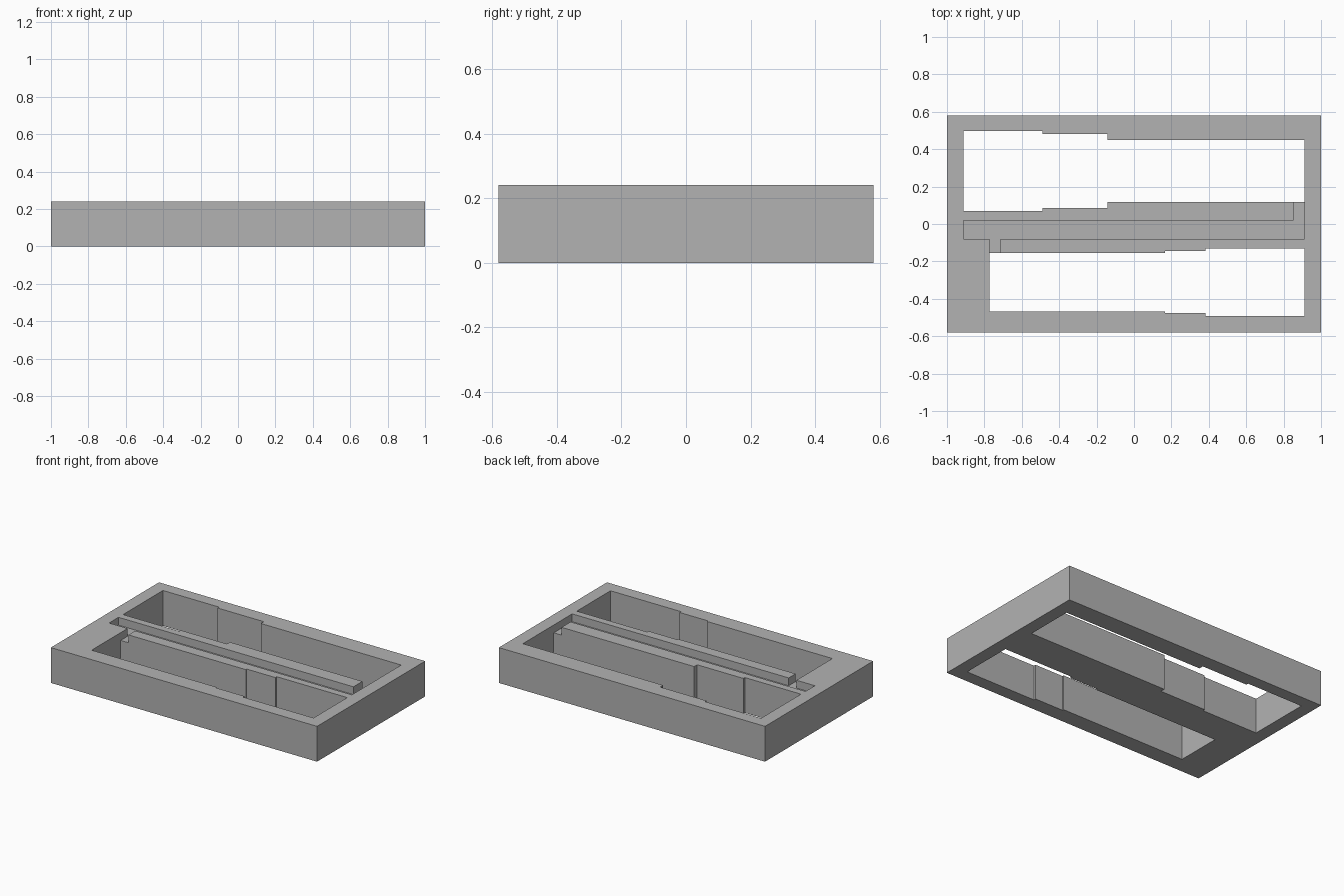
import bpy
import bmesh

HEIGHT = 0.24
GROOVE_DEPTH = 0.053

default = bpy.data.objects.get("Cube")
if default:
    bpy.data.objects.remove(default, do_unlink=True)

grey = bpy.data.materials.new("plain grey")
grey.use_nodes = True
grey.diffuse_color = (0.45, 0.45, 0.45, 1)
grey.node_tree.nodes["Principled BSDF"].inputs["Base Color"].default_value = grey.diffuse_color


def prism(name, outline, bottom, top):
    """Extrude a flat outline from one height to another."""
    bm = bmesh.new()
    base = bm.faces.new([bm.verts.new((x, y, bottom)) for x, y in outline])
    side = bmesh.ops.extrude_face_region(bm, geom=[base])["geom"]
    moved = [v for v in side if isinstance(v, bmesh.types.BMVert)]
    bmesh.ops.translate(bm, verts=moved, vec=(0, 0, top - bottom))
    bmesh.ops.recalc_face_normals(bm, faces=bm.faces)
    mesh = bpy.data.meshes.new(name)
    bm.to_mesh(mesh)
    bm.free()
    mesh.materials.append(grey)
    obj = bpy.data.objects.new(name, mesh)
    bpy.context.collection.objects.link(obj)
    return obj


def stepped_outline(centre, steps):
    """Mirror (start x, end x, half width) steps about a centre line."""
    half = [(x, w) for start, end, w in steps for x in (start, end)]
    return ([(x, centre - w) for x, w in half]
            + [(x, centre + w) for x, w in reversed(half)])


# Solid block
block = prism("tray_block", [(-1, -0.58), (1, -0.58), (1, 0.58), (-1, 0.58)], 0, HEIGHT)

# Stepped pockets that pass right through
back = stepped_outline(0.283, [(-0.912, -0.49, 0.214), (-0.49, -0.143, 0.198), (-0.143, 0.912, 0.166)])
front = stepped_outline(-0.311, [(-0.773, 0.167, 0.156), (0.167, 0.382, 0.166), (0.382, 0.912, 0.181)])

# Shallow central groove with a side outlet into each pocket
groove = [(-0.912, -0.081), (-0.773, -0.081), (-0.773, -0.2), (-0.715, -0.2), (-0.715, -0.081),
          (0.912, -0.081), (0.912, 0.16), (0.853, 0.16), (0.853, 0.02), (-0.912, 0.02)]

cuts = [("back_pocket_cutter", back, -0.1),
        ("front_pocket_cutter", front, -0.1),
        ("groove_cutter", groove, HEIGHT - GROOVE_DEPTH)]
for name, outline, bottom in cuts:
    cutter = prism(name, outline, bottom, HEIGHT + 0.1)
    cutter.hide_render = True
    cutter.display_type = 'WIRE'
    cutter.hide_set(True)
    cut = block.modifiers.new(name, 'BOOLEAN')
    cut.operation = 'DIFFERENCE'
    cut.solver = 'EXACT'
    cut.object = cutter
